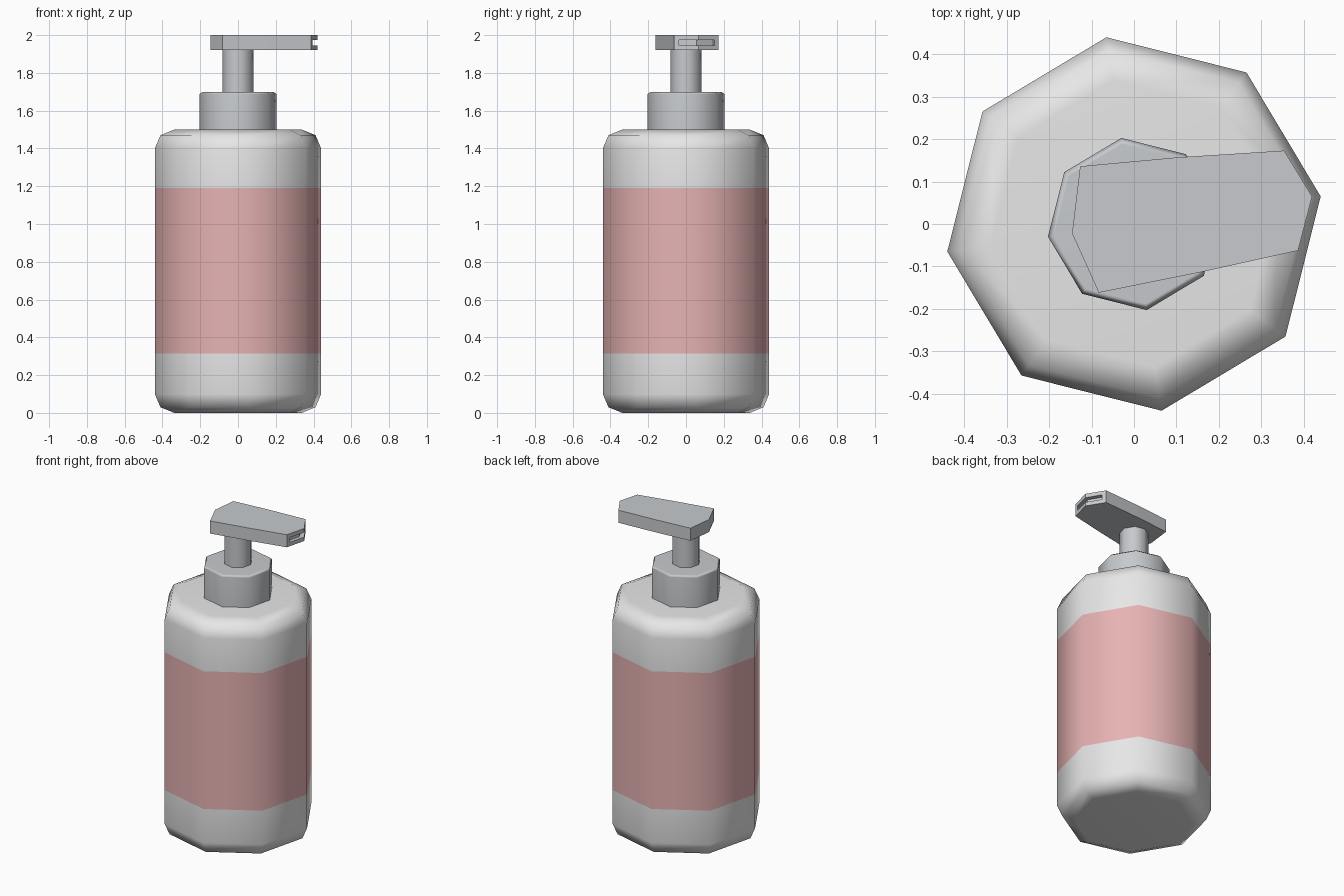
import bpy, bmesh, math

if "Cube" in bpy.data.objects:
    bpy.data.objects.remove(bpy.data.objects["Cube"])

TURN = math.radians(8.4)   # all octagons share this rotation
SIDES = 8

def material(name, rgb):
    m = bpy.data.materials.new(name)
    m.diffuse_color = (*rgb, 1)
    m.use_nodes = True
    m.node_tree.nodes["Principled BSDF"].inputs["Base Color"].default_value = m.diffuse_color
    return m

WHITE = material("white plastic", (0.8, 0.8, 0.8))
PINK = material("pink label", (0.8, 0.45, 0.45))
GREY = material("grey pump", (0.57, 0.59, 0.61))

def finish(name, bm, mats, smooth=True):
    bmesh.ops.recalc_face_normals(bm, faces=bm.faces)
    me = bpy.data.meshes.new(name)
    bm.to_mesh(me)
    bm.free()
    for m in mats:
        me.materials.append(m)
    ob = bpy.data.objects.new(name, me)
    bpy.context.collection.objects.link(ob)
    for p in me.polygons:
        p.use_smooth = smooth
    if smooth:
        me.set_sharp_from_angle(angle=math.radians(50))
        w = ob.modifiers.new("weighted normals", 'WEIGHTED_NORMAL')
        w.keep_sharp = True
    return ob

def turned(name, profile, mats, band=None):
    """Octagonal solid from (radius, z) rings; band = z range of material 1."""
    bm = bmesh.new()
    rings = []
    for r, z in profile:
        rings.append([bm.verts.new((r * math.cos(TURN + i * math.tau / SIDES),
                                    r * math.sin(TURN + i * math.tau / SIDES), z))
                      for i in range(SIDES)])
    for a, b in zip(rings, rings[1:]):
        for i in range(SIDES):
            j = (i + 1) % SIDES
            bm.faces.new((a[i], a[j], b[j], b[i]))
    bm.faces.new(rings[0][::-1])
    bm.faces.new(rings[-1])
    if band:
        for f in bm.faces:
            z = f.calc_center_median().z
            if len(f.verts) == 4 and band[0] < z < band[1]:
                f.material_index = 1
    return finish(name, bm, mats)

# bottle with label band
turned("bottle", [(0.341, 0), (0.415, 0.03), (0.445, 0.1), (0.445, 0.315),
                  (0.445, 1.19), (0.445, 1.4), (0.415, 1.47), (0.341, 1.5)],
       [WHITE, PINK], band=(0.315, 1.19))

# collar and pump stem
turned("collar", [(0.205, 1.495), (0.205, 1.688), (0.19, 1.7)], [GREY])
turned("pump_stem", [(0.083, 1.69), (0.083, 1.925)], [GREY])

# pump head with a slot recessed into its two nozzle faces
outline = [(-0.127, 0.136), (-0.146, -0.022), (-0.083, -0.162), (0.165, -0.112),
           (0.387, -0.0625), (0.42, 0.065), (0.354, 0.173), (0.101, 0.157)]
bm = bmesh.new()
low = [bm.verts.new((x, y, 1.92)) for x, y in outline]
top = [bm.verts.new((x, y, 2.0)) for x, y in outline]
bm.faces.new(low[::-1])
bm.faces.new(top)
walls = [bm.faces.new((low[i], low[(i + 1) % 8], top[(i + 1) % 8], top[i])) for i in range(8)]
bm.normal_update()
nozzle = walls[4:6]
bmesh.ops.inset_region(bm, faces=nozzle, thickness=0.025, use_even_offset=True)
ext = bmesh.ops.extrude_face_region(bm, geom=nozzle)
bmesh.ops.delete(bm, geom=nozzle, context='FACES_ONLY')
moved = [g for g in ext["geom"] if isinstance(g, bmesh.types.BMVert)]
bmesh.ops.translate(bm, verts=moved, vec=(-0.026, -0.01, 0))
# drop the leftover shared edge across the slot mouth
bmesh.ops.delete(bm, geom=[e for e in bm.edges if not e.link_faces], context='EDGES')
finish("pump_head", bm, [GREY], smooth=False)
